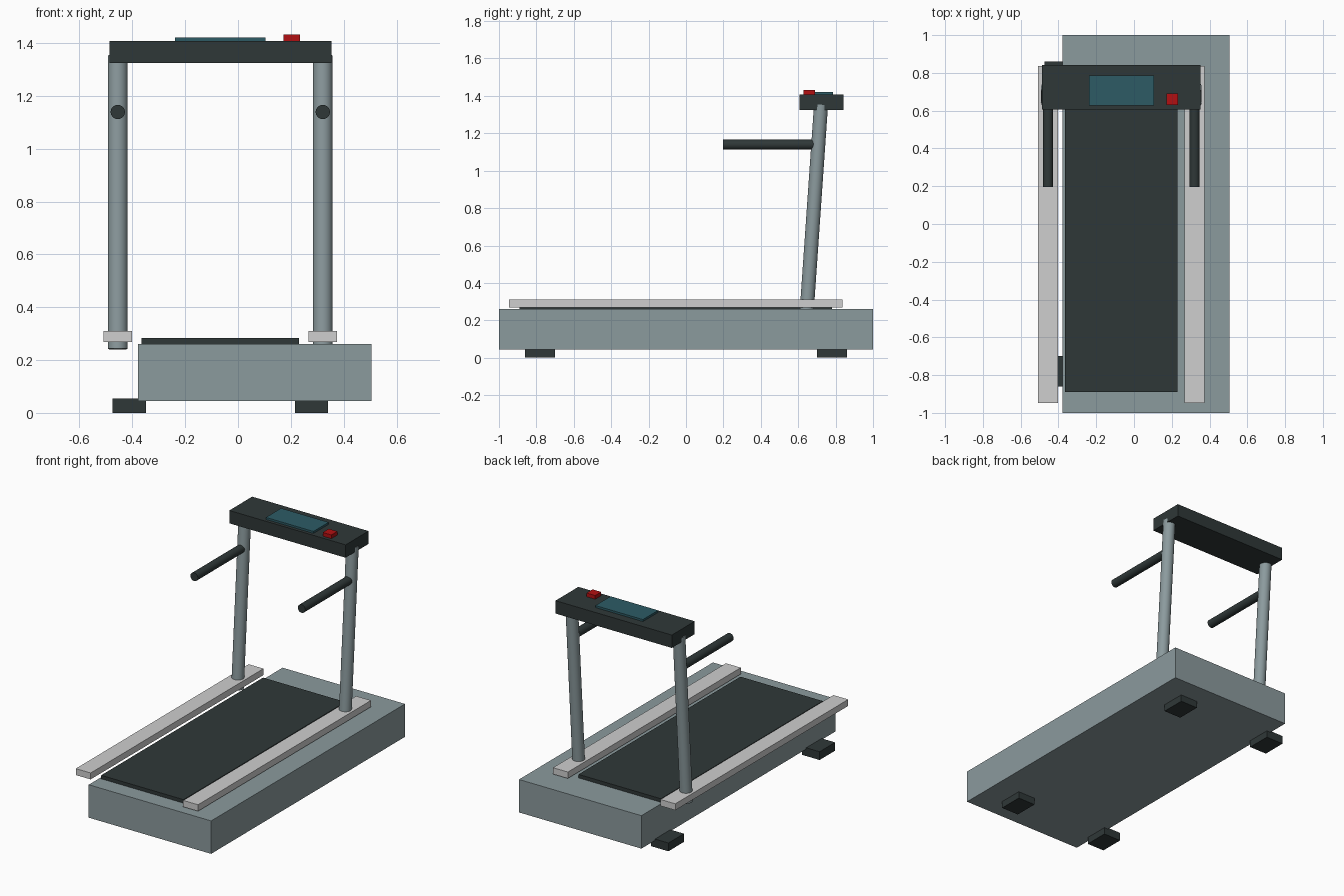
import bpy
from mathutils import Vector

if "Cube" in bpy.data.objects:
    bpy.data.objects.remove(bpy.data.objects["Cube"])


def material(name, rgb):
    m = bpy.data.materials.new(name)
    m.diffuse_color = (*rgb, 1)
    m.use_nodes = True
    m.node_tree.nodes["Principled BSDF"].inputs["Base Color"].default_value = m.diffuse_color
    return m


STEEL = material("steel grey", (0.26, 0.325, 0.34))
BLACK = material("charcoal", (0.028, 0.039, 0.039))
SILVER = material("light grey", (0.62, 0.62, 0.62))
TEAL = material("screen teal", (0.026, 0.105, 0.13))
RED = material("stop red", (0.45, 0.005, 0.006))


def box(name, x, y, z, mat):
    """Box from (min, max) ranges on each axis."""
    bpy.ops.mesh.primitive_cube_add(size=1, location=[sum(r) / 2 for r in (x, y, z)])
    ob = bpy.context.object
    ob.name = name
    ob.scale = [r[1] - r[0] for r in (x, y, z)]
    bpy.ops.object.transform_apply(location=False, rotation=False, scale=True)
    ob.data.materials.append(mat)
    return ob


def tube(name, a, b, radius, mat):
    """Smooth cylinder between two points."""
    a, b = Vector(a), Vector(b)
    bpy.ops.mesh.primitive_cylinder_add(vertices=32, radius=radius, depth=(b - a).length,
                                        location=(a + b) / 2)
    ob = bpy.context.object
    ob.name = name
    ob.rotation_euler = (b - a).to_track_quat('Z', 'Y').to_euler()
    ob.data.materials.append(mat)
    bpy.ops.object.shade_smooth_by_angle()
    return ob


# Deck and running belt
box("deck", (-0.378, 0.506), (-1, 1), (0.045, 0.26), STEEL)
box("running_belt", (-0.365, 0.23), (-0.89, 0.78), (0.25, 0.283), BLACK)

# Parts repeated on each side of the frame's centre line
MID = -0.067
for side, s in (("left", -1), ("right", 1)):
    rail = MID + s * 0.388
    box(f"{side}_side_rail", (rail - 0.0535, rail + 0.0535), (-0.947, 0.837),
        (0.268, 0.31), SILVER)
    post = MID + s * 0.388
    tube(f"{side}_post", (post, 0.645, 0.242), (post, 0.722, 1.353), 0.0375, STEEL)
    tube(f"{side}_handle", (post, 0.197, 1.139), (post, 0.70, 1.139), 0.027, BLACK)
    foot = MID + s * 0.345
    for end, y in (("front", -0.78), ("back", 0.78)):
        box(f"{side}_{end}_foot", (foot - 0.063, foot + 0.063), (y - 0.08, y + 0.08),
            (0, 0.054), BLACK)

# Console with screen and stop button
box("console", (-0.487, 0.353), (0.606, 0.842), (1.324, 1.408), BLACK)
box("screen", (-0.238, 0.105), (0.628, 0.785), (1.40, 1.421), TEAL)
box("stop_button", (0.172, 0.234), (0.629, 0.691), (1.40, 1.432), RED)
